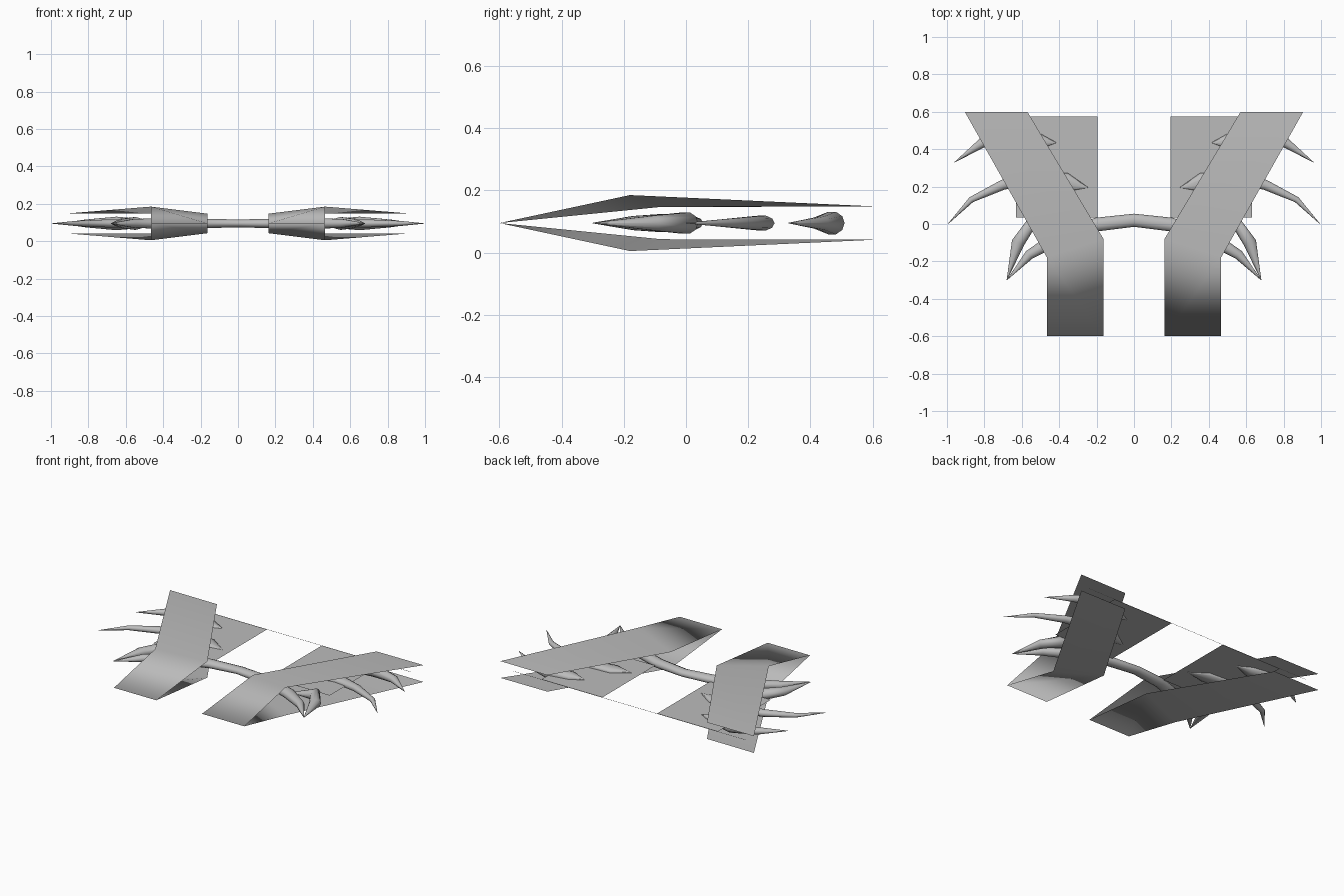
import bpy, bmesh, math
from mathutils import Vector

if "Cube" in bpy.data.objects:
    bpy.data.objects.remove(bpy.data.objects["Cube"])

MID = 0.095  # height of the symmetry plane

grey = bpy.data.materials.new("plain grey")
grey.diffuse_color = (0.5, 0.5, 0.5, 1)
grey.use_nodes = True
grey.node_tree.nodes["Principled BSDF"].inputs["Base Color"].default_value = grey.diffuse_color


def make(name, verts, faces):
    me = bpy.data.meshes.new(name)
    me.from_pydata(verts, [], faces)
    me.materials.append(grey)
    for p in me.polygons:
        p.use_smooth = True
    ob = bpy.data.objects.new(name, me)
    bpy.context.collection.objects.link(ob)
    return ob


def mirror_x(ob):
    ob.modifiers.new("mirror", 'MIRROR').use_mirror_merge = False
    return ob


def tube(name, path, sides=10):
    """Loft through (x, y, horizontal radius, vertical radius) points."""
    pts = [Vector((p[0], p[1], MID)) for p in path]
    verts, faces = [], []
    for i, p in enumerate(path):
        d = (pts[min(i + 1, len(pts) - 1)] - pts[max(i - 1, 0)]).normalized()
        side = Vector((-d.y, d.x, 0))
        for k in range(sides):
            a = 2 * math.pi * k / sides
            verts.append(pts[i] + side * (p[2] * math.cos(a))
                         + Vector((0, 0, p[3] * math.sin(a))))
    for i in range(len(path) - 1):
        for k in range(sides):
            a, b = i * sides + k, i * sides + (k + 1) % sides
            faces.append((a, b, b + sides, a + sides))
    return make(name, verts, faces)


# Folded wing: upper and lower sheets joined along the front edge
wing = [(0.163, -0.6, MID), (0.465, -0.6, MID)]
for s in (1, -1):
    wing += [(0.163, -0.08, MID + s * 0.052), (0.465, -0.18, MID + s * 0.09),
             (0.57, 0.6, MID + s * 0.053), (0.905, 0.6, MID + s * 0.054)]
mirror_x(make("wing", wing, [(0, 1, 3, 2), (2, 3, 5, 4),
                             (1, 0, 6, 7), (7, 6, 8, 9)]))

# Flat rear panel between the wing sheets
mirror_x(make("rear_panel", [(0.195, 0.035, MID), (0.63, 0.035, MID),
                             (0.63, 0.575, MID), (0.195, 0.575, MID)],
              [(0, 1, 2, 3)]))

# Hair-thin cross wire along the back edge
make("cross_wire", [(-0.83, 0.575, MID - 0.001), (0.83, 0.575, MID - 0.001),
                    (0.83, 0.575, MID + 0.001), (-0.83, 0.575, MID + 0.001)],
     [(0, 1, 2, 3)])

# Arched centre bar tapering to a point at both ends
half = [(0.2, -0.003, 0.037, 0.027), (0.42, -0.08, 0.038, 0.03),
        (0.56, -0.165, 0.026, 0.024), (0.68, -0.3, 0.001, 0.001)]
bar = [(-x, y, a, b) for x, y, a, b in reversed(half)]
bar += [(0, 0.02, 0.035, 0.022)] + half
tube("centre_bar", bar)

# Bent spikes, pointed at both ends
spikes = {
    "front_spike": [(0.42, -0.06, 0.001, 0.001), (0.55, 0.0, 0.04, 0.036),
                    (0.62, -0.1, 0.035, 0.026), (0.68, -0.3, 0.001, 0.001)],
    "middle_spike": [(0.245, 0.195, 0.001, 0.001), (0.36, 0.222, 0.05, 0.02),
                     (0.55, 0.245, 0.04, 0.025), (0.7, 0.21, 0.027, 0.022),
                     (0.87, 0.13, 0.016, 0.014), (0.995, 0.0, 0.001, 0.001)],
    "rear_spike": [(0.415, 0.435, 0.001, 0.001), (0.51, 0.44, 0.045, 0.025),
                   (0.65, 0.47, 0.04, 0.038), (0.81, 0.435, 0.027, 0.022),
                   (0.96, 0.33, 0.001, 0.001)],
}
for name, path in spikes.items():
    mirror_x(tube(name, path))
